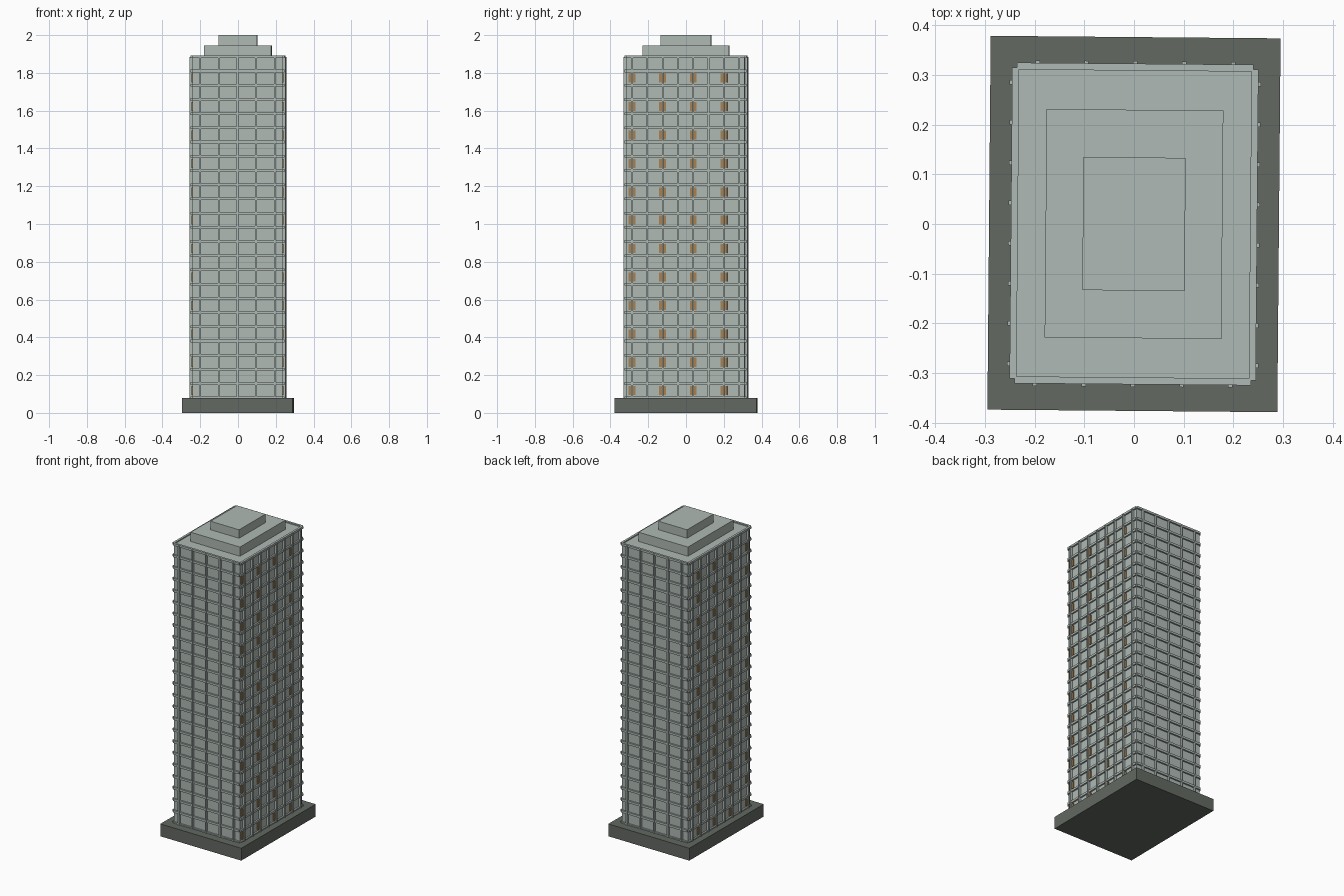
import bpy
import bmesh
from math import radians
from mathutils import Matrix, Vector

cube = bpy.data.objects.get("Cube")
if cube:
    bpy.data.objects.remove(cube, do_unlink=True)


def material(name, rgb):
    mat = bpy.data.materials.new(name)
    mat.use_nodes = True
    color = (*rgb, 1)
    mat.diffuse_color = color
    mat.node_tree.nodes["Principled BSDF"].inputs["Base Color"].default_value = color
    return mat


stone = material("pale stone", (0.43, 0.49, 0.46))
plinth_grey = material("dark plinth grey", (0.125, 0.14, 0.12))
amber = material("amber glass", (0.38, 0.22, 0.085))

TURN = Matrix.Rotation(radians(-0.5), 4, "Z")  # the whole tower is turned slightly


def build(name, mat, boxes):
    """Make one object from boxes given as (x, y, z) low and high corners."""
    bm = bmesh.new()
    for low, high in boxes:
        low, high = Vector(low), Vector(high)
        place = Matrix.Translation((low + high) / 2) @ Matrix.Diagonal((*(high - low), 1))
        bmesh.ops.create_cube(bm, size=1, matrix=place)
    mesh = bpy.data.meshes.new(name)
    bm.to_mesh(mesh)
    bm.free()
    mesh.materials.append(mat)
    obj = bpy.data.objects.new(name, mesh)
    obj.matrix_world = TURN
    bpy.context.collection.objects.link(obj)


def block(half_x, half_y, z0, z1):
    return (-half_x, -half_y, z0), (half_x, half_y, z1)


def on_side(axis, sign, along, half_width, near, far, z0, z1):
    """Box lying on one wall: axis 0 for the x walls, 1 for the y walls."""
    low, high = [0, 0, z0], [0, 0, z1]
    low[axis], high[axis] = sorted((sign * near, sign * far))
    low[1 - axis], high[1 - axis] = along - half_width, along + half_width
    return low, high


CORE = (0.238, 0.313)
BOTTOM, TOP = 0.08, 1.885
FLOORS = 24
STOREY = (TOP - BOTTOM) / FLOORS
SIDE_FINS = [(i - 3.5) * 0.081 for i in range(8)]
FRONT_FINS = [(i - 2) * 0.0985 for i in range(5)]

# Main masses
build("base", plinth_grey, [block(0.292, 0.3765, 0, BOTTOM)])
build("tower_core", stone, [block(*CORE, BOTTOM - 0.01, TOP)])
build("lower_roof_tier", stone, [block(0.178, 0.23, TOP - 0.01, 1.945)])
build("upper_roof_tier", stone, [block(0.103, 0.134, 1.935, 2.0)])

# Floor bands and vertical fins on all four walls
bands, fins = [], []
for axis, positions in ((0, SIDE_FINS), (1, FRONT_FINS)):
    wall, reach = CORE[axis], CORE[1 - axis]
    for sign in (-1, 1):
        for floor in range(FLOORS + 1):
            z = BOTTOM + floor * STOREY
            bands.append(on_side(axis, sign, 0, reach, wall - 0.004, wall + 0.01,
                                 z - 0.007, z + 0.007))
        for p in positions:
            fins.append(on_side(axis, sign, p, 0.0045, wall - 0.005, wall + 0.015,
                                BOTTOM - 0.005, TOP))
build("floor_bands", stone, bands)
build("wall_fins", stone, fins)

# Lit windows behind every other fin, on every other floor of the x walls
windows = []
for sign in (-1, 1):
    for p in SIDE_FINS[::2]:
        for floor in range(0, FLOORS, 2):
            z = BOTTOM + (floor + 0.5) * STOREY
            windows.append(on_side(0, sign, p, 0.018, CORE[0] - 0.003,
                                   CORE[0] + 0.006, z - 0.024, z + 0.024))
build("lit_windows", amber, windows)
